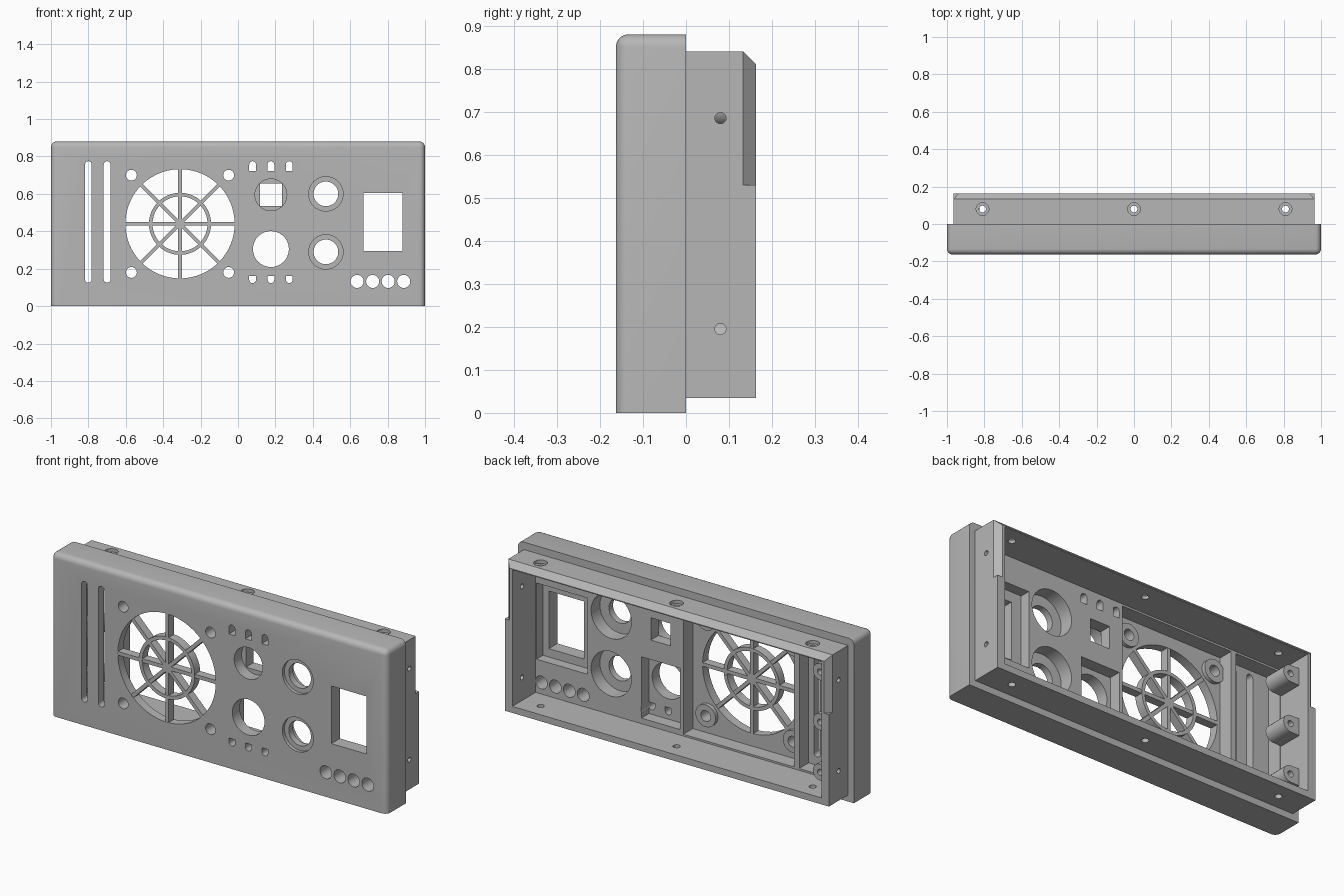
import bpy, bmesh, math
from mathutils import Matrix

if "Cube" in bpy.data.objects:
    bpy.data.objects.remove(bpy.data.objects["Cube"], do_unlink=True)

grey = bpy.data.materials.new("matte_grey")
grey.use_nodes = True
colour = (0.47, 0.47, 0.47, 1)
grey.diffuse_color = colour
grey.node_tree.nodes["Principled BSDF"].inputs["Base Color"].default_value = colour

FRONT, BACK = -0.163, 0.163
PANEL = -0.035      # rear of the thick panel
THIN = -0.115       # rear of the thin fan panel
FAN_X, FAN_Z, FAN_R = -0.31, 0.44, 0.292


def add(name, bm):
    bmesh.ops.recalc_face_normals(bm, faces=bm.faces[:])
    me = bpy.data.meshes.new(name)
    bm.to_mesh(me)
    bm.free()
    me.materials.append(grey)
    ob = bpy.data.objects.new(name, me)
    bpy.context.collection.objects.link(ob)
    return ob


def prism(name, pts, lo, hi, axis="y"):
    """Extrude a 2D outline along an axis: y -> (x, z), x -> (y, z), z -> (x, y)."""
    place = {"y": lambda a, b, t: (a, t, b),
             "x": lambda a, b, t: (t, a, b),
             "z": lambda a, b, t: (a, b, t)}[axis]
    bm = bmesh.new()
    ends = [[bm.verts.new(place(a, b, t)) for a, b in pts] for t in (lo, hi)]
    for e in ends:
        bm.faces.new(e)
    for i in range(len(pts)):
        j = (i + 1) % len(pts)
        bm.faces.new((ends[0][i], ends[0][j], ends[1][j], ends[1][i]))
    return add(name, bm)


def rect(a0, a1, b0, b1):
    return [(a0, b0), (a1, b0), (a1, b1), (a0, b1)]


def circle(a, b, r, n=40):
    return [(a + r * math.cos(2 * math.pi * i / n), b + r * math.sin(2 * math.pi * i / n))
            for i in range(n)]


def arch(x, z0, z1, r, top=True, bottom=True):
    """Slot outline with optional round ends."""
    half = [i * math.pi / 8 for i in range(9)]
    up = [(x + r * math.cos(t), z1 - r + r * math.sin(t)) for t in half]
    down = [(x - r * math.cos(t), z0 + r - r * math.sin(t)) for t in half]
    return (up if top else [(x + r, z1), (x - r, z1)]) + \
           (down if bottom else [(x - r, z0), (x + r, z0)])


def apply_bool(ob, other, op):
    mod = ob.modifiers.new("bool", "BOOLEAN")
    mod.operation, mod.solver, mod.object = op, "EXACT", other
    dg = bpy.context.evaluated_depsgraph_get()
    me = bpy.data.meshes.new_from_object(ob.evaluated_get(dg))
    ob.modifiers.clear()
    ob.data = me
    bpy.data.objects.remove(other, do_unlink=True)


def cut(ob, pts, lo, hi, axis="y"):
    apply_bool(ob, prism("cutter", pts, lo, hi, axis), "DIFFERENCE")


def through(ob, pts):
    cut(ob, pts, -0.3, 0.3)


# Front bezel, rounded along its front, top and upper corner edges
bezel = prism("front_bezel", rect(-1, 1, 0, 0.88), FRONT, 0)
bm = bmesh.new()
bm.from_mesh(bezel.data)
edges = []
for e in bm.edges:
    a, b = (v.co for v in e.verts)
    at_front = a.y < -0.1 and b.y < -0.1
    at_top = a.z > 0.8 and b.z > 0.8
    at_bottom = a.z < 0.1 and b.z < 0.1
    if (at_front and not at_bottom) or (at_top and abs(a.x - b.x) < 0.1):
        edges.append(e)
bmesh.ops.bevel(bm, geom=edges, offset=0.03, segments=5, profile=0.5, affect="EDGES")
bm.to_mesh(bezel.data)
bm.free()

# Hollow interior, then deeper pockets behind the panel
cut(bezel, rect(-0.92, 0.92, 0.07, 0.805), PANEL, 0.1)
cut(bezel, rect(-0.62, 0.04, 0.08, 0.795), THIN, 0.1)
cut(bezel, rect(-0.915, -0.65, 0.08, 0.795), THIN, 0.1)
cut(bezel, rect(0.61, 0.915, 0.25, 0.66), -0.09, 0.1)
cut(bezel, rect(0.06, 0.29, 0.1, 0.43), -0.1, 0.1)

# Fan opening, screw holes and vent slots
through(bezel, circle(FAN_X, FAN_Z, FAN_R, 64))
corners = [(FAN_X + sx * 0.26, FAN_Z + sz * 0.26) for sx in (-1, 1) for sz in (-1, 1)]
for x, z in corners:
    through(bezel, circle(x, z, 0.029, 24))
for x in (-0.8, -0.7):
    through(bezel, arch(x, 0.125, 0.775, 0.018))

# Window, connector holes, small button holes
through(bezel, rect(0.67, 0.88, 0.295, 0.605))
for z in (0.6, 0.29):
    through(bezel, circle(0.47, z, 0.066))
    cut(bezel, circle(0.47, z, 0.12), -0.11, 0.1)
    cut(bezel, circle(0.47, z, 0.092), -0.2, -0.145)
through(bezel, rect(0.118, 0.234, 0.535, 0.655))
cut(bezel, circle(0.176, 0.595, 0.085), -0.2, -0.1)
through(bezel, circle(0.176, 0.305, 0.096))
for i in range(4):
    through(bezel, circle(0.637 + i * 0.083, 0.132, 0.035, 28))
for x in (0.078, 0.176, 0.274):
    through(bezel, arch(x, 0.722, 0.775, 0.018, bottom=False))
    through(bezel, arch(x, 0.123, 0.162, 0.018, top=False))

# Rear frame with chamfered top edge and chamfered upper side edges
frame = prism("rear_frame", rect(-0.965, 0.965, 0.035, 0.84), 0, BACK)
cut(frame, rect(-0.92, 0.92, 0.07, 0.805), -0.1, 0.3)
cut(frame, [(0.133, 0.85), (0.133, 0.84), (BACK, 0.81), (0.2, 0.81), (0.2, 0.85)],
    -1.1, 1.1, "x")
for s in (-1, 1):
    cut(frame, [(s * 0.98, 0.133), (s * 0.965, 0.133), (s * 0.937, BACK),
                (s * 0.937, 0.2), (s * 0.98, 0.2)], 0.53, 0.9, "z")
    for z in (0.195, 0.685):
        cut(frame, circle(0.08, z, 0.013, 20), s * 0.95 - 0.1, s * 0.95 + 0.1, "x")

# Screw holes through top and bottom walls, countersunk on top
for x in (-0.81, 0, 0.81):
    cut(frame, circle(x, 0.08, 0.018, 24), -0.1, 1, "z")
    cut(frame, circle(x, 0.08, 0.034, 28), 0.822, 1, "z")

# Fan grille: eight spokes and a ring
grille = prism("fan_grille_ring", circle(FAN_X, FAN_Z, 0.166, 48), -0.162, THIN)
cut(grille, circle(FAN_X, FAN_Z, 0.147, 48), -0.3, 0.3)
for i in range(4):
    spoke = prism("fan_grille_spoke", rect(-FAN_R - 0.004, FAN_R + 0.004, -0.01, 0.01),
                  -0.161, THIN - 0.001)
    spoke.data.transform(Matrix.Translation((FAN_X, 0, FAN_Z))
                         @ Matrix.Rotation(i * math.pi / 4, 4, "Y"))

# Raised collars around the fan screw holes
for x, z in corners:
    collar = prism("fan_screw_collar", circle(x, z, 0.06, 32), THIN - 0.003, -0.095)
    cut(collar, circle(x, z, 0.029, 24), -0.3, 0.3)
    cut(collar, circle(FAN_X, FAN_Z, FAN_R, 64), -0.3, 0.3)

# Screw blocks on the inner side wall, rounded on the inside
for z in (0.17, 0.44, 0.71):
    tip = [(-0.87 + 0.045 * math.cos(t), z + 0.045 * math.sin(t))
           for t in (math.pi * (i / 10 - 0.5) for i in range(11))]
    block = prism("side_screw_block", [(-0.925, z - 0.045)] + tip + [(-0.925, z + 0.045)],
                  -0.03, 0.1)
    cut(block, circle(-0.868, z, 0.016, 20), 0.02, 0.3)

# Smooth the round surfaces and keep flat ones crisp
bpy.ops.object.select_all(action="DESELECT")
for ob in bpy.context.collection.objects:
    if ob.type == "MESH" and ob.data.materials and ob.data.materials[0] == grey:
        ob.select_set(True)
        bpy.context.view_layer.objects.active = ob
bpy.ops.object.shade_smooth_by_angle(angle=math.radians(30))
